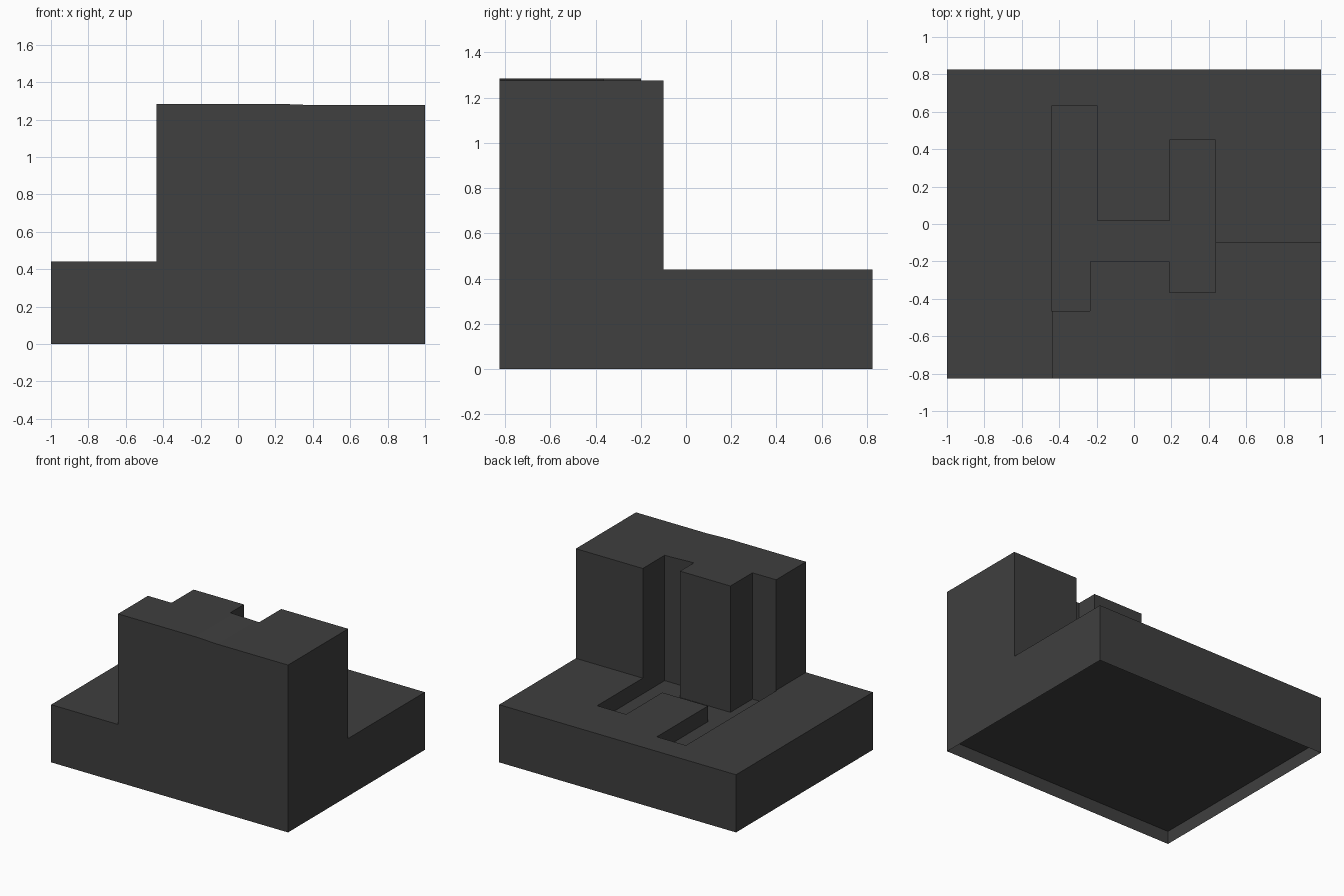
import bpy
import bmesh
from mathutils import Vector

cube = bpy.data.objects.get("Cube")
if cube:
    bpy.data.objects.remove(cube, do_unlink=True)

# Single dark grey material
COLOUR = (0.05, 0.05, 0.05, 1.0)
grey = bpy.data.materials.new("dark_grey")
grey.use_nodes = True
grey.diffuse_color = COLOUR
bsdf = next(n for n in grey.node_tree.nodes if n.type == "BSDF_PRINCIPLED")
bsdf.inputs["Base Color"].default_value = COLOUR
bsdf.inputs["Roughness"].default_value = 0.8


def prism(name, outline, offset):
    """Closed prism: a flat outline of 3D points swept along an offset."""
    bm = bmesh.new()
    face = bm.faces.new([bm.verts.new(p) for p in outline])
    swept = bmesh.ops.extrude_face_region(bm, geom=[face])["geom"]
    verts = [g for g in swept if isinstance(g, bmesh.types.BMVert)]
    bmesh.ops.translate(bm, verts=verts, vec=Vector(offset))
    bmesh.ops.recalc_face_normals(bm, faces=bm.faces)
    mesh = bpy.data.meshes.new(name)
    bm.to_mesh(mesh)
    bm.free()
    mesh.materials.append(grey)
    obj = bpy.data.objects.new(name, mesh)
    bpy.context.collection.objects.link(obj)
    return obj


def combine(target, tool, operation):
    """Apply a boolean and discard the tool object."""
    mod = target.modifiers.new(operation.lower(), "BOOLEAN")
    mod.operation = operation
    mod.solver = "EXACT"
    mod.object = tool
    bpy.context.view_layer.objects.active = target
    bpy.ops.object.modifier_apply(modifier=mod.name)
    bpy.data.objects.remove(tool, do_unlink=True)


HALF_Y = 0.825
BASE_TOP, SLOT_FLOOR, CEILING = 0.44, 0.32, 0.1
corners = [(-1, -HALF_Y), (1, -HALF_Y), (1, HALF_Y), (-1, HALF_Y)]

# Base slab
block = prism("slotted_block", [(x, y, 0) for x, y in corners], (0, 0, BASE_TOP))

# Tall block on one corner, with a slight step down in its top
tower_profile = [(-0.435, 0.2), (1, 0.2), (1, 1.277), (0.4, 1.277),
                 (0.22, 1.284), (-0.435, 1.284)]
tower = prism("tall_block", [(x, -HALF_Y, z) for x, z in tower_profile],
              (0, HALF_Y - 0.1, 0))
combine(block, tower, "UNION")

# H-shaped slot through the tall block and into the slab
slot_outline = [(-0.44, -0.465), (-0.235, -0.465), (-0.235, -0.2), (0.19, -0.2),
                (0.19, -0.365), (0.435, -0.365), (0.435, 0.45), (0.19, 0.45),
                (0.19, 0.015), (-0.195, 0.015), (-0.195, 0.63), (-0.44, 0.63)]
slot = prism("slot_cutter", [(x, y, SLOT_FLOOR) for x, y in slot_outline], (0, 0, 2))
combine(block, slot, "DIFFERENCE")

# Recessed underside: open bottom with a flat ceiling inside the thin skirt
bm = bmesh.new()
bm.from_mesh(block.data)
bottom = [f for f in bm.faces if f.calc_center_median().z < 0.001]
bmesh.ops.delete(bm, geom=bottom, context="FACES_ONLY")
bm.faces.new([bm.verts.new((x, y, CEILING)) for x, y in reversed(corners)])
bm.to_mesh(block.data)
bm.free()
